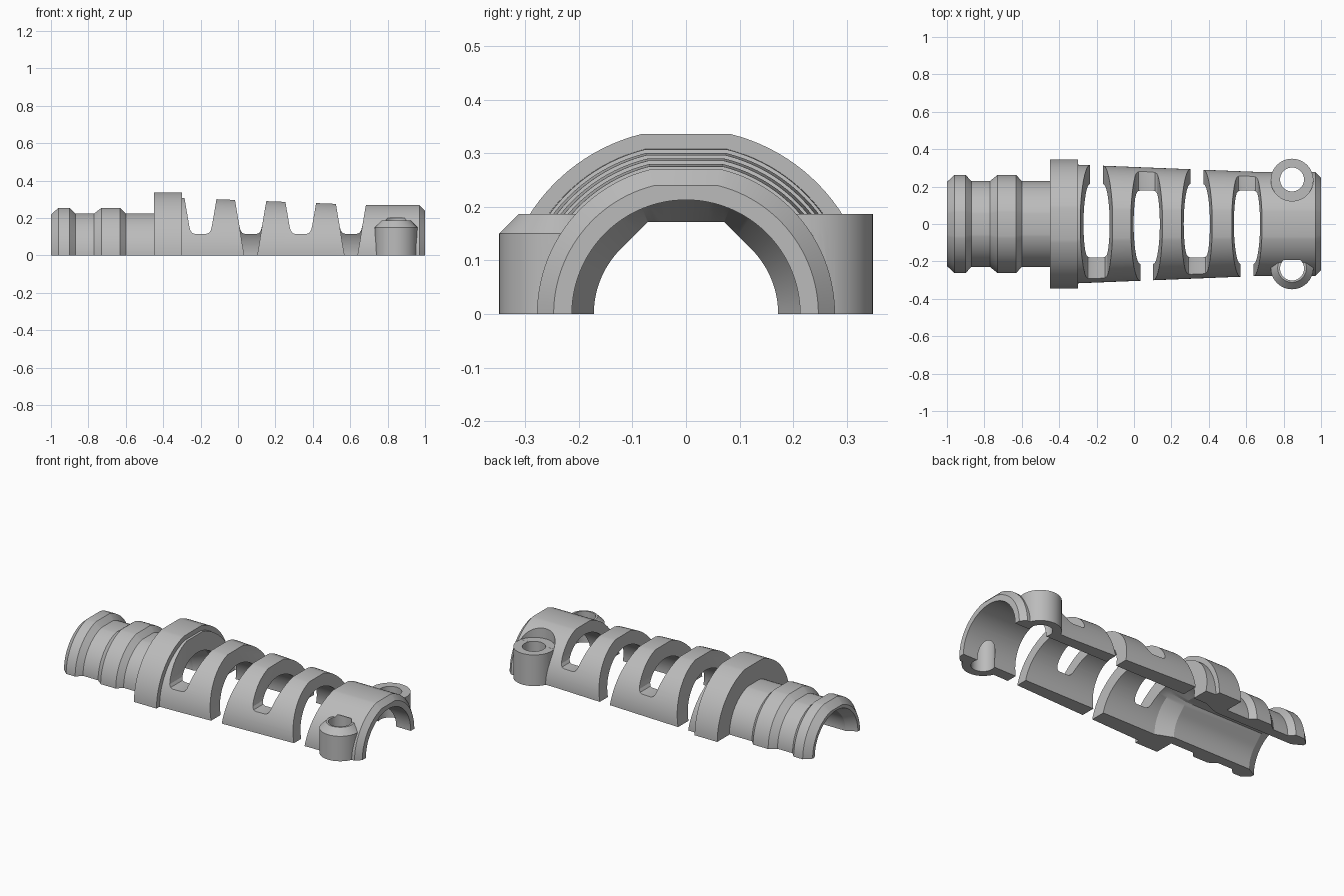
import bpy
import bmesh
from math import sin, cos, pi, radians

cube = bpy.data.objects.get("Cube")
if cube:
    bpy.data.objects.remove(cube)

grey = bpy.data.materials.new("plain grey")
grey.use_nodes = True
COLOUR = (0.5, 0.5, 0.5, 1)
grey.diffuse_color = COLOUR
grey.node_tree.nodes["Principled BSDF"].inputs["Base Color"].default_value = COLOUR


def loft(name, rings):
    """Closed solid through a list of matching point loops."""
    bm = bmesh.new()
    loops = [[bm.verts.new(p) for p in ring] for ring in rings]
    n = len(loops[0])
    for a, b in zip(loops, loops[1:]):
        for i in range(n):
            j = (i + 1) % n
            bm.faces.new((a[i], a[j], b[j], b[i]))
    bm.faces.new(loops[0][::-1])
    bm.faces.new(loops[-1])
    bmesh.ops.recalc_face_normals(bm, faces=bm.faces)
    mesh = bpy.data.meshes.new(name)
    bm.to_mesh(mesh)
    bm.free()
    mesh.materials.append(grey)
    obj = bpy.data.objects.new(name, mesh)
    bpy.context.collection.objects.link(obj)
    return obj


def combine(target, other, operation):
    """Apply a boolean and discard the helper."""
    mod = target.modifiers.new("combine", "BOOLEAN")
    mod.operation = operation
    mod.solver = "MANIFOLD"
    mod.object = other
    bpy.context.view_layer.objects.active = target
    bpy.ops.object.modifier_apply(modifier=mod.name)
    bpy.data.objects.remove(other)


def turned(name, x, y, levels, sides=48):
    """Upright round solid from (z, radius) levels."""
    return loft(name, [[(x + r * cos(2 * pi * i / sides), y + r * sin(2 * pi * i / sides), z)
                        for i in range(sides)] for z, r in levels])


# Outer half shell: round sides with a narrow flat along the top
FLAT = 13.9
side = [radians((90 - FLAT) * i / 24) for i in range(25)]
arc = side + [pi - a for a in reversed(side)]
outline = [(-1, .225), (-.96, .262), (-.9, .262), (-.87, .23), (-.77, .23),
           (-.73, .262), (-.63, .262), (-.6, .23), (-.45, .23), (-.45, .346),
           (-.3, .346), (-.3, .317), (.67, .278), (.97, .278), (1, .247)]
shell = loft("cable_clamp_half",
             [[(x, r * cos(a), r * sin(a)) for a in arc] for x, r in outline])

# Screw lugs: tapered at the front, plain at the back
LUG_X, LUG_Y, LUG_TOP = .845, .235, .187
combine(shell, turned("front_lug", LUG_X, -LUG_Y,
                      [(0, .114), (.15, .114), (LUG_TOP, .077)]), "UNION")
combine(shell, turned("back_lug", LUG_X, LUG_Y, [(0, .114), (LUG_TOP, .114)]), "UNION")


# Bore: faceted crown through the neck, round through the wide body
def crown(a, blend):
    if not pi / 4 < a < 3 * pi / 4:
        return 1
    nearest = round(a / (pi / 4)) * pi / 4
    return 1 + blend * (1 / cos(a - nearest) - 1)


bore_rings = []
for x, r, blend in [(-1.02, .212, 0), (-1, .205, 0), (-.94, .172, 1), (-.42, .172, 1),
                    (-.32, .213, 0), (1.02, .213, 0)]:
    ring = [(x, r * crown(pi * i / 48, blend) * cos(pi * i / 48),
             r * crown(pi * i / 48, blend) * sin(pi * i / 48)) for i in range(49)]
    bore_rings.append([(x, r, -.05)] + ring + [(x, -r, -.05)])
combine(shell, loft("bore", bore_rings), "DIFFERENCE")

# Flexible slots: a rounded sill on one side, open through the other, alternating
flare = [(.061, .16), (.102, .4)]
sill = [(.03, .115), (.045, .12), (.055, .135)] + flare
through = [(.03, -.03), (.036, .01), (.045, .06)] + flare
for i in range(4):
    centre = -.2 + .268 * i
    open_side = 1 if i % 2 == 0 else -1
    rings = []
    for half, y in ((sill, -.5), (sill, -.002), (through, .002), (through, .5)):
        rings.append([(centre + w, y * open_side, z) for w, z in half]
                     + [(centre - w, y * open_side, z) for w, z in reversed(half)])
    combine(shell, loft("slot", rings), "DIFFERENCE")

# Screw hole with head pocket at the back, blind hole at the front
SEAT = LUG_TOP + .0005
combine(shell, turned("screw_hole", LUG_X, LUG_Y + .003,
                      [(-.05, .064), (SEAT, .064), (SEAT, .115), (.4, .115)]), "DIFFERENCE")
combine(shell, turned("nut_hole", LUG_X, -LUG_Y - .003, [(-.05, .064), (.2, .064)]), "DIFFERENCE")

# Smooth curved walls, keep edges crisp
bpy.ops.object.select_all(action="DESELECT")
shell.select_set(True)
bpy.context.view_layer.objects.active = shell
bpy.ops.object.shade_smooth_by_angle(angle=radians(20))
